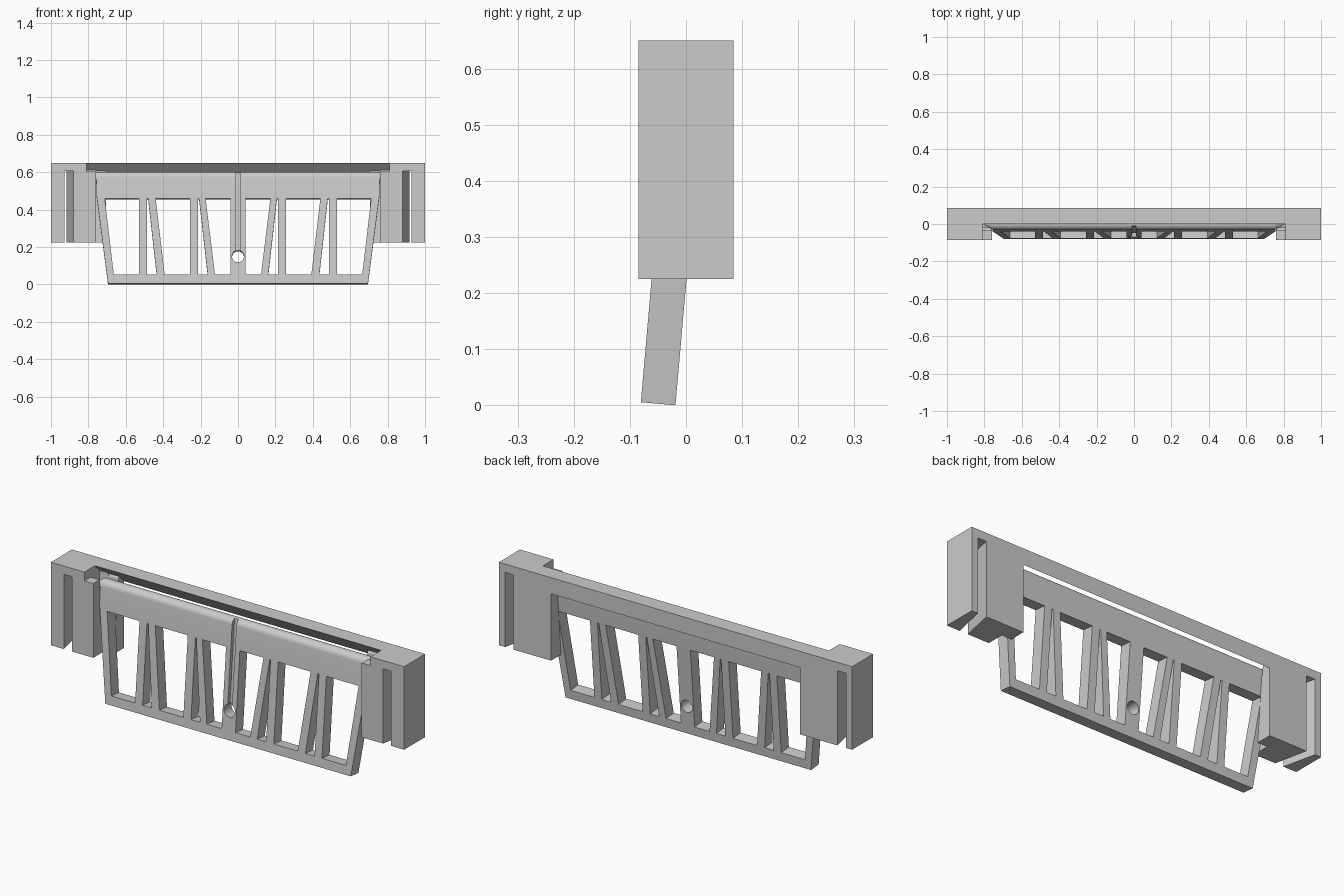
import bpy, bmesh, math
from mathutils import Matrix

if "Cube" in bpy.data.objects:
    bpy.data.objects.remove(bpy.data.objects["Cube"])

grey = bpy.data.materials.new("plain grey")
grey.use_nodes = True
grey.diffuse_color = (0.6, 0.6, 0.6, 1)
grey.node_tree.nodes["Principled BSDF"].inputs["Base Color"].default_value = (0.6, 0.6, 0.6, 1)


def prism(name, points, axis, low, high):
    """Closed prism from a 2D outline along one axis (x: yz outline, y: xz, z: xy)."""
    place = {"x": lambda p, d: (d, p[0], p[1]),
             "y": lambda p, d: (p[0], d, p[1]),
             "z": lambda p, d: (p[0], p[1], d)}[axis]
    bm = bmesh.new()
    a, b = [[bm.verts.new(place(p, d)) for p in points] for d in (low, high)]
    bm.faces.new(a)
    bm.faces.new(b[::-1])
    for i in range(len(a)):
        bm.faces.new((a[i], a[i - 1], b[i - 1], b[i]))
    bmesh.ops.recalc_face_normals(bm, faces=bm.faces)
    mesh = bpy.data.meshes.new(name)
    bm.to_mesh(mesh)
    bm.free()
    mesh.materials.append(grey)
    obj = bpy.data.objects.new(name, mesh)
    bpy.context.collection.objects.link(obj)
    return obj


def box(name, x0, x1, y0, y1, z0, z1):
    return prism(name, [(x0, z0), (x1, z0), (x1, z1), (x0, z1)], "y", y0, y1)


def cut(obj, cutters):
    """Subtract the cutters one after another, then remove them."""
    for c in cutters:
        c.hide_render = True
        mod = obj.modifiers.new("cut", "BOOLEAN")
        mod.operation, mod.solver, mod.object = "DIFFERENCE", "EXACT", c
        mod.use_hole_tolerant = True
        graph = bpy.context.evaluated_depsgraph_get()
        mesh = bpy.data.meshes.new_from_object(obj.evaluated_get(graph))
        obj.modifiers.clear()
        obj.data = mesh
        bpy.data.objects.remove(c)


def circle(cx, cz, r, n=32, sweep=math.tau):
    return [(cx + r * math.cos(sweep * i / n), cz + r * math.sin(sweep * i / n))
            for i in range(n)]


def both_sides(points, axis, low, high):
    return [prism("cutter", [(s * p[0], p[1]) for p in points], axis, low, high) for s in (1, -1)]


# Bracket: a solid bar cut by the sloped beam underside, pocket and pivot sockets.
# Each sloped cut sits a hair deeper than the next, so that no two cuts coincide.
TOP, BASE, HALF = 0.65, 0.225, 0.085
bracket = box("mounting_bracket", -1, 1, -HALF, HALF, BASE, TOP)


def slope(nudge, y):
    """Outline from the front, over the top and down the beam's 45 degree underside."""
    return [(-0.1, 0.7), (0, 0.7), (0, TOP + nudge), (y, TOP + nudge - y)]


opening = slope(0.002, 0.12) + [(0.12, 0.2), (-0.12, 0.2)]
pocket = slope(0.0014, 0.045) + [(0.035, 0.59), (0.001, 0.19), (-0.11, 0.19)]
socket = slope(0.0008, 0.04) + [(0.036, 0.555), (0.02, 0.538), (-0.02, 0.538),
                                (-0.034, 0.555), (-0.034, 0.605), (-0.13, 0.605)]
cut(bracket, [prism("cutter", outline, "x", -w, w)
              for outline, w in ((opening, 0.705), (pocket, 0.76), (socket, 0.81))])

# Slanted slots through the arms
cut(bracket, both_sides([(0.877, -0.1), (0.923, -0.1), (0.968, 0.1), (0.92, 0.1)],
                        "z", 0.1, 0.607))

# Swinging panel: slab with a rounded top edge, hung about the pivot
PIVOT, R, LOW = 0.57, 0.031, 0.0005
profile = circle(0, PIVOT, R, 20, math.pi) + [(-R, PIVOT), (-R, LOW), (R, LOW)]
panel = prism("swing_panel", profile, "x", -0.757, 0.757)

# Tapered sides
cut(panel, both_sides([(0.695, 0.0), (0.68, -0.12), (0.9, -0.12), (0.9, 0.5), (0.757, 0.48)],
                      "y", -0.1, 0.1))

# Windows: (bottom inner, bottom outer, top inner, top outer)
SILL, HEAD = 0.047, 0.455
windows = [(0.039, 0.123, 0.039, 0.173), (0.162, 0.213, 0.208, 0.213),
           (0.256, 0.392, 0.256, 0.440), (0.435, 0.487, 0.480, 0.487),
           (0.529, 0.664, 0.529, 0.712)]
for a, b, c, d in windows:
    cut(panel, both_sides([(a, SILL), (b, SILL), (d, HEAD), (c, HEAD)], "y", -0.1, 0.1))

# Cord groove and hole in the middle bar
cut(panel, [box("cutter", -0.012, 0.012, -0.1, -0.013, 0.15, 0.65),
            prism("cutter", circle(0, 0.146, 0.032), "y", -0.1, 0.1)])

# Pointed pivots at both ends of the rounded edge
pivots = []
for side in (1, -1):
    bm = bmesh.new()
    bmesh.ops.create_cone(bm, cap_ends=True, segments=32, radius1=R, radius2=0.002, depth=0.05)
    bm.transform(Matrix.Translation((side * 0.781, 0, PIVOT))
                 @ Matrix.Rotation(side * math.pi / 2, 4, "Y"))
    mesh = bpy.data.meshes.new("pivot")
    bm.to_mesh(mesh)
    bm.free()
    mesh.materials.append(grey)
    pivot = bpy.data.objects.new("left_pivot" if side > 0 else "right_pivot", mesh)
    bpy.context.collection.objects.link(pivot)
    pivots.append(pivot)

# Tilt the panel and its pivots forward at the bottom
tilt = (Matrix.Translation((0, 0, PIVOT)) @ Matrix.Rotation(math.radians(-5), 4, "X")
        @ Matrix.Translation((0, 0, -PIVOT)))
for obj in [panel] + pivots:
    obj.data.transform(tilt)

# Smooth the rounded surfaces and keep the edges sharp
bpy.ops.object.select_all(action="DESELECT")
for obj in [panel] + pivots:
    obj.select_set(True)
bpy.context.view_layer.objects.active = panel
bpy.ops.object.shade_smooth_by_angle(angle=math.radians(30))
